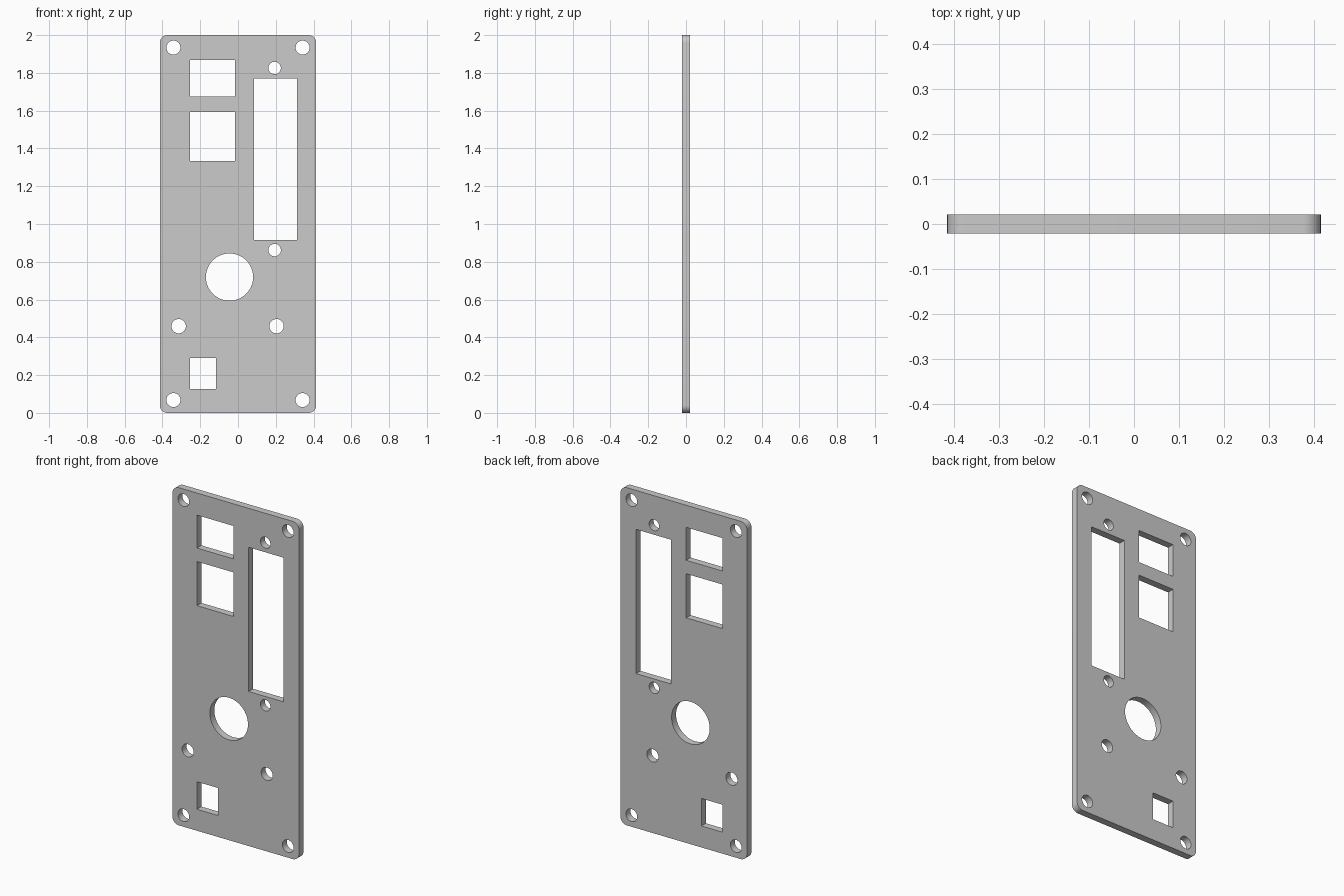
import bpy, bmesh
from math import sin, cos, pi, radians

if "Cube" in bpy.data.objects:
    bpy.data.objects.remove(bpy.data.objects["Cube"])

HALF_W, HEIGHT, HALF_T, CORNER = 0.414, 2.0, 0.021, 0.04


def circle(x, z, r, n=40):
    return [(x + r * cos(2 * pi * i / n), z + r * sin(2 * pi * i / n)) for i in range(n)]


def rect(x0, x1, z0, z1):
    return [(x0, z0), (x1, z0), (x1, z1), (x0, z1)]


def rounded_rect(x0, x1, z0, z1, r, n=8):
    centres = [(x1 - r, z1 - r), (x0 + r, z1 - r), (x0 + r, z0 + r), (x1 - r, z0 + r)]
    return [(cx + r * cos(pi / 2 * (q + i / n)), cz + r * sin(pi / 2 * (q + i / n)))
            for q, (cx, cz) in enumerate(centres) for i in range(n + 1)]


# Plate outline
loops = [rounded_rect(-HALF_W, HALF_W, 0, HEIGHT, CORNER)]

# Corner screw holes
loops += [circle(x, z, 0.037) for x in (-0.342, 0.342) for z in (0.068, 1.934)]

# Long connector slot with its two screw holes
loops.append(rect(0.085, 0.313, 0.915, 1.769))
loops += [circle(0.194, z, 0.033) for z in (0.862, 1.826)]

# Port windows
loops.append(rect(-0.254, -0.016, 1.674, 1.869))
loops.append(rect(-0.254, -0.016, 1.333, 1.594))
loops.append(rect(-0.254, -0.116, 0.127, 0.290))

# Large round opening and the pair of holes below it
loops.append(circle(-0.045, 0.719, 0.125, 64))
loops += [circle(x, 0.459, 0.038) for x in (-0.314, 0.204)]

# Filled, extruded curve makes the plate with its openings
curve = bpy.data.curves.new("panel_profile", 'CURVE')
curve.dimensions = '2D'
curve.fill_mode = 'BOTH'
curve.extrude = HALF_T
for pts in loops:
    spline = curve.splines.new('POLY')
    spline.points.add(len(pts) - 1)
    for p, (x, z) in zip(spline.points, pts):
        p.co = (x, z, 0, 1)
    spline.use_cyclic_u = True

panel = bpy.data.objects.new("faceplate", curve)
bpy.context.collection.objects.link(panel)
panel.rotation_euler = (radians(90), 0, 0)
bpy.context.view_layer.objects.active = panel
panel.select_set(True)
bpy.ops.object.convert(target='MESH')
panel = bpy.context.object
panel.name = "faceplate"
bpy.ops.object.transform_apply(location=False, rotation=True, scale=False)

# Weld caps to walls and keep the rims sharp
bm = bmesh.new()
bm.from_mesh(panel.data)
bmesh.ops.remove_doubles(bm, verts=bm.verts, dist=1e-5)
bmesh.ops.recalc_face_normals(bm, faces=bm.faces)
bm.to_mesh(panel.data)
bm.free()
bpy.ops.object.shade_smooth_by_angle(angle=radians(30))
